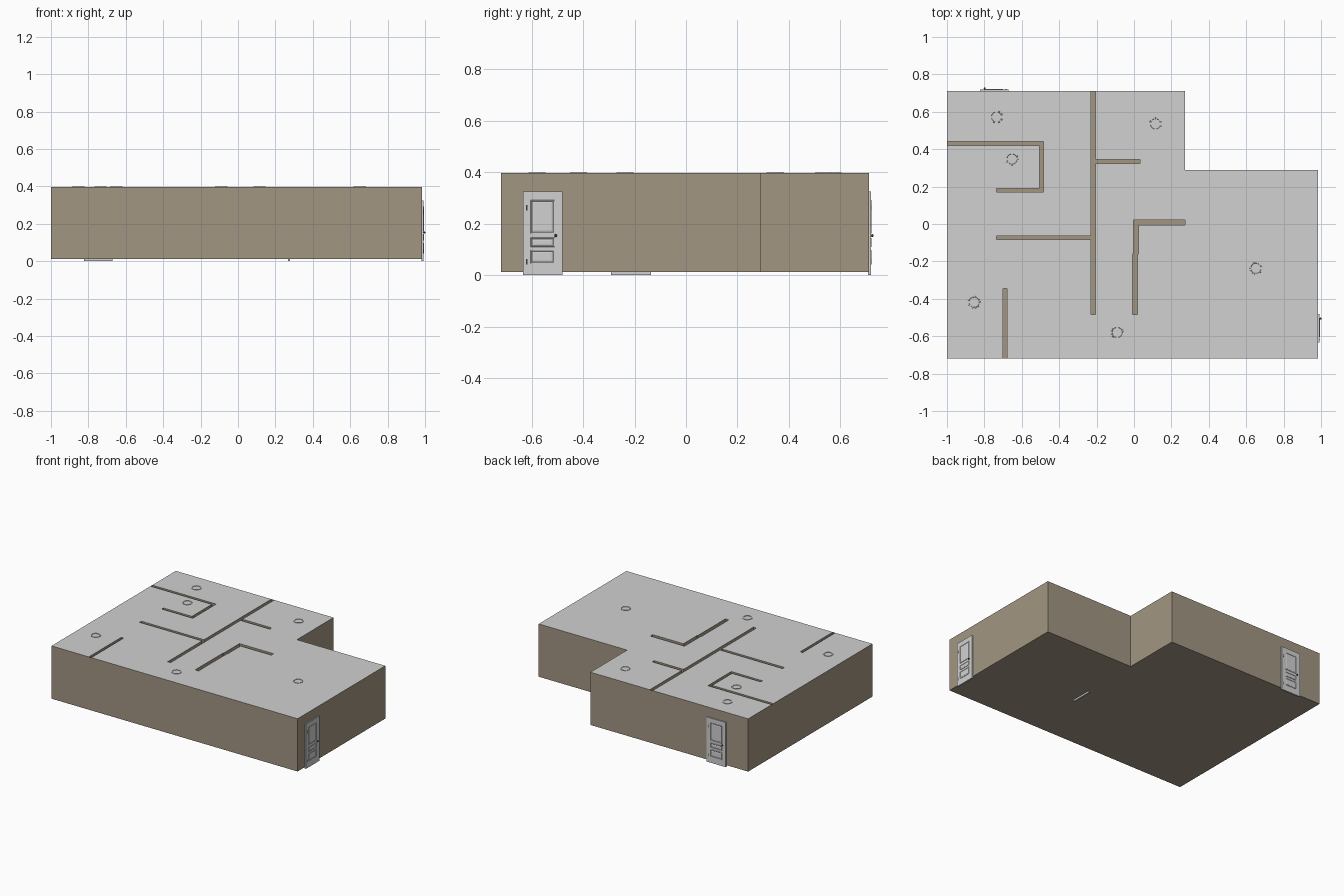
import bpy, bmesh, math
from mathutils import Matrix, Vector

if "Cube" in bpy.data.objects:
    bpy.data.objects.remove(bpy.data.objects["Cube"])

FLOOR, CEIL = 0.012, 0.397


def material(name, rgb):
    m = bpy.data.materials.new(name)
    m.diffuse_color = (*rgb, 1)
    m.use_nodes = True
    m.node_tree.nodes["Principled BSDF"].inputs["Base Color"].default_value = m.diffuse_color
    return m


TAN = material("tan_wall", (0.362, 0.305, 0.225))
GREY = material("light_grey", (0.64, 0.64, 0.64))
DARK = material("dark_metal", (0.05, 0.045, 0.04))


def make(name, bm, mats):
    me = bpy.data.meshes.new(name)
    bm.to_mesh(me)
    bm.free()
    for m in mats:
        me.materials.append(m)
    ob = bpy.data.objects.new(name, me)
    bpy.context.collection.objects.link(ob)
    return ob


# Plan: footprint rectangles and partition wall rectangles (x0, y0, x1, y1)
footprint = [(-1.0, -0.72, 0.985, 0.29), (-1.0, 0.29, 0.272, 0.712)]
partitions = [
    (-1.0, 0.42, -0.484, 0.44), (-0.505, 0.17, -0.484, 0.44), (-0.735, 0.17, -0.484, 0.19),
    (-0.23, -0.483, -0.206, 0.712), (-0.206, 0.323, 0.031, 0.345),
    (-0.735, -0.084, -0.23, -0.063), (-0.70, -0.72, -0.68, -0.345),
    (-0.008, -0.483, 0.02, -0.16), (-0.004, -0.16, 0.024, 0.018), (-0.004, -0.005, 0.272, 0.022),
]


def inside(rects, x, y):
    return any(a < x < c and b < y < d for a, b, c, d in rects)


xs = sorted({v for r in footprint + partitions for v in (r[0], r[2])})
ys = sorted({v for r in footprint + partitions for v in (r[1], r[3])})


def kind(i, j):
    """0 outside, 1 hollow partition, 2 room"""
    if not (0 <= i < len(xs) - 1 and 0 <= j < len(ys) - 1):
        return 0
    x, y = (xs[i] + xs[i + 1]) / 2, (ys[j] + ys[j + 1]) / 2
    if not inside(footprint, x, y):
        return 0
    return 1 if inside(partitions, x, y) else 2


floor, walls, ceiling = bmesh.new(), bmesh.new(), bmesh.new()


def quad(bm, pts):
    bm.faces.new([bm.verts.new(p) for p in pts])


for i in range(len(xs) - 1):
    for j in range(len(ys) - 1):
        k = kind(i, j)
        if k == 0:
            continue
        c = [(xs[i], ys[j]), (xs[i + 1], ys[j]), (xs[i + 1], ys[j + 1]), (xs[i], ys[j + 1])]
        quad(floor, [(x, y, FLOOR) for x, y in reversed(c)])
        if k == 2:
            quad(ceiling, [(x, y, CEIL) for x, y in c])
        # walls wherever a cell meets a lower kind of cell
        for e, (di, dj) in enumerate([(0, -1), (1, 0), (0, 1), (-1, 0)]):
            if kind(i + di, j + dj) < k:
                p, q = c[e], c[(e + 1) % 4]
                quad(walls, [(*p, FLOOR), (*q, FLOOR), (*q, CEIL), (*p, CEIL)])

# Thin dividing wall between the two halves
quad(walls, [(0.272, -0.72, FLOOR), (0.272, 0.29, FLOOR), (0.272, 0.29, CEIL - 0.0005), (0.272, -0.72, CEIL - 0.0005)])

for name, bm, mat in (("floor", floor, TAN), ("walls", walls, TAN), ("ceiling", ceiling, GREY)):
    bmesh.ops.remove_doubles(bm, verts=bm.verts, dist=1e-5)
    make(name, bm, [mat])


# Doors: built facing +x, u runs along +y
def box(bm, lo, hi, mi=0):
    lo, hi = Vector(lo), Vector(hi)
    m = Matrix.Translation((lo + hi) / 2) @ Matrix.Diagonal((*(hi - lo), 1))
    vs = bmesh.ops.create_cube(bm, size=1, matrix=m)["verts"]
    for f in {f for v in vs for f in v.link_faces}:
        f.material_index = mi


def panel(bm, u0, z0, u1, z1, base, s):
    """Moulded frame made of shrinking rectangles at varying height"""
    rings = []
    for d, h in ((0, 0), (0.001, 0.002), (0.004, 0.002), (0.006, 0.0004), (0.009, 0.0004), (0.012, 0.0014)):
        r = [(u0 + d, z0 + d), (u1 - d, z0 + d), (u1 - d, z1 - d), (u0 + d, z1 - d)]
        rings.append([bm.verts.new((s * (base + h), u, z)) for u, z in r])
    faces = [bm.faces.new((a[k], a[(k + 1) % 4], b[(k + 1) % 4], b[k]))
             for a, b in zip(rings, rings[1:]) for k in range(4)]
    faces.append(bm.faces.new(rings[-1]))
    if s < 0:
        bmesh.ops.reverse_faces(bm, faces=faces)


def door(name, loc, turn):
    bm = bmesh.new()
    t = 0.006
    box(bm, (-t, -0.077, 0), (t, 0.077, 0.325))
    for s in (1, -1):
        for z0, z1 in ((0.045, 0.098), (0.110, 0.146), (0.162, 0.292)):
            panel(bm, -0.047, z0, 0.046, z1, t, s)
        for z in (0.052, 0.262):  # hinges
            a, b = sorted((s * t, s * (t + 0.0015)))
            box(bm, (a, -0.064, z - 0.011), (b, -0.060, z + 0.011), 1)
        # knob: stem and ball
        old = set(bm.faces)
        ry = Matrix.Rotation(math.pi / 2, 4, 'Y')
        bmesh.ops.create_cone(bm, cap_ends=True, segments=12, radius1=0.003, radius2=0.003, depth=0.008,
                              matrix=Matrix.Translation((s * (t + 0.003), 0.051, 0.154)) @ ry)
        bmesh.ops.create_uvsphere(bm, u_segments=14, v_segments=8, radius=0.0055,
                                  matrix=Matrix.Translation((s * (t + 0.005), 0.051, 0.154)) @ ry)
        for f in set(bm.faces) - old:
            f.material_index = 1
            f.smooth = len(f.verts) < 5
    ob = make(name, bm, [GREY, DARK])
    ob.location = loc
    ob.rotation_euler.z = turn


door("side_door", (0.986, -0.557, 0), 0)
door("back_door", (-0.747, 0.713, 0), math.pi / 2)
door("inner_door", (0.272, -0.214, 0), 0)

# Round ceiling lamps, rims just breaking through the ceiling
for n, (x, y) in enumerate([(-0.735, 0.572), (-0.652, 0.347), (0.115, 0.535),
                            (-0.855, -0.418), (-0.09, -0.58), (0.652, -0.237)]):
    bm = bmesh.new()
    prof = [(0.026, CEIL - 0.001), (0.028, CEIL + 0.003), (0.033, CEIL + 0.003), (0.034, CEIL - 0.008),
            (0.028, CEIL - 0.016), (0.015, CEIL - 0.022), (0.0, CEIL - 0.024)]
    vs = [bm.verts.new((r, 0, z)) for r, z in prof]
    es = [bm.edges.new(p) for p in zip(vs, vs[1:])]
    bmesh.ops.spin(bm, geom=vs + es, axis=(0, 0, 1), cent=(0, 0, 0), angle=2 * math.pi, steps=28)
    bmesh.ops.remove_doubles(bm, verts=bm.verts, dist=1e-5)
    bmesh.ops.recalc_face_normals(bm, faces=bm.faces)
    make(f"ceiling_lamp_{n + 1}", bm, [GREY]).location = (x, y, 0)
